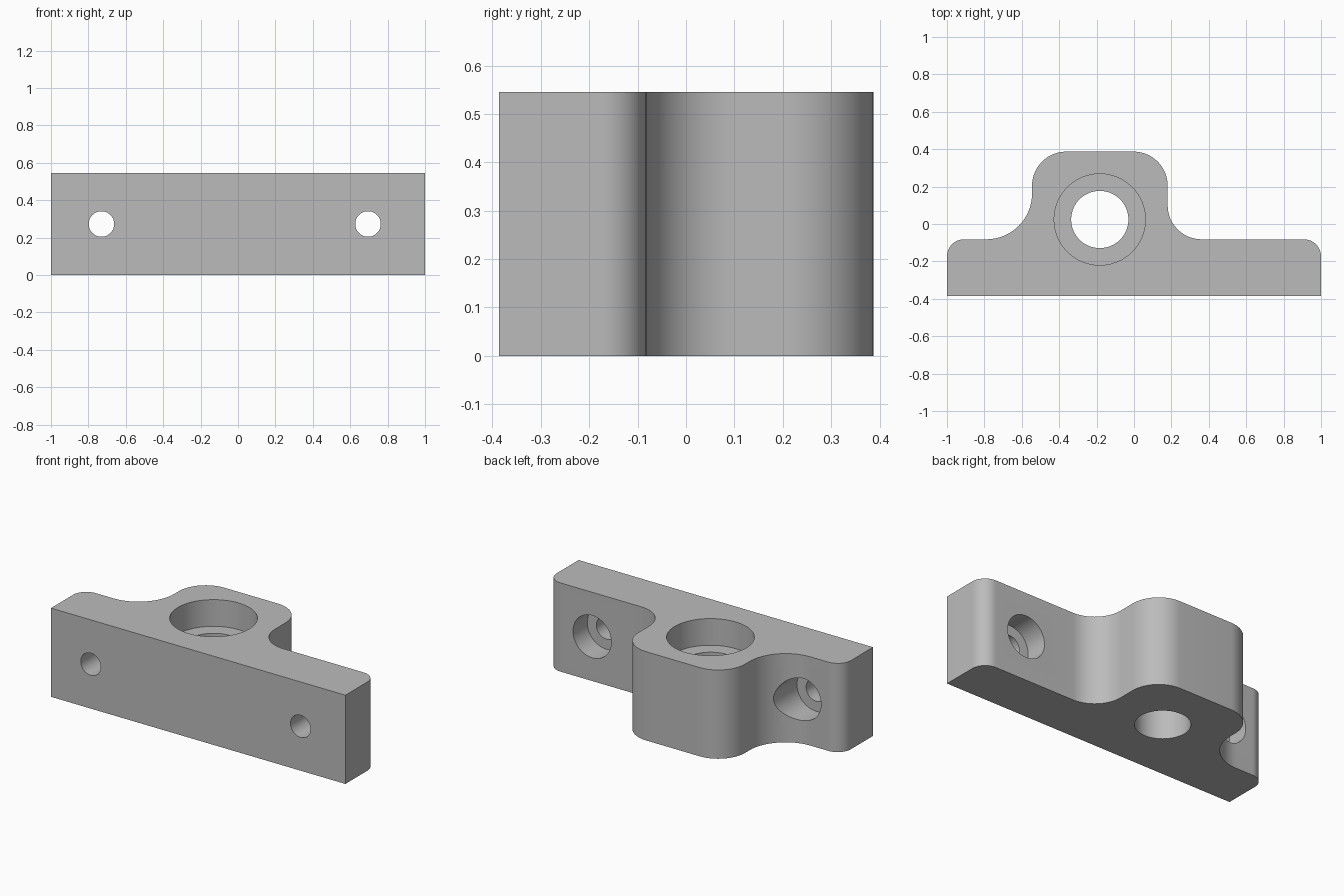
import bpy, bmesh
from math import sin, cos, pi, radians
from mathutils import Matrix, Vector

cube = bpy.data.objects.get("Cube")
if cube:
    bpy.data.objects.remove(cube, do_unlink=True)

HEIGHT = 0.545
FRONT, SHELF, BACK = -0.386, -0.082, 0.387
SEGMENTS = 16

grey = bpy.data.materials.new("plain_grey")
grey.use_nodes = True
colour = (0.5, 0.5, 0.5, 1)
grey.diffuse_color = colour
grey.node_tree.nodes["Principled BSDF"].inputs["Base Color"].default_value = colour


def rounded_outline(corners):
    """Replace each right-angled corner (x, y, radius) by a tangent arc."""
    points = []
    for i, (x, y, radius) in enumerate(corners):
        corner = Vector((x, y))
        if radius == 0:
            points.append(corner)
            continue
        before = (Vector(corners[i - 1][:2]) - corner).normalized()
        after = (Vector(corners[(i + 1) % len(corners)][:2]) - corner).normalized()
        centre = corner + radius * (before + after)
        for k in range(SEGMENTS + 1):
            t = pi / 2 * k / SEGMENTS
            points.append(centre - radius * (after * cos(t) + before * sin(t)))
    return points


def extrude_outline(name, points, height):
    bm = bmesh.new()
    face = bm.faces.new([bm.verts.new((p.x, p.y, 0)) for p in points])
    top = bmesh.ops.extrude_face_region(bm, geom=[face])["geom"]
    bmesh.ops.translate(bm, vec=(0, 0, height),
                        verts=[g for g in top if isinstance(g, bmesh.types.BMVert)])
    bmesh.ops.recalc_face_normals(bm, faces=bm.faces)
    mesh = bpy.data.meshes.new(name)
    bm.to_mesh(mesh)
    bm.free()
    obj = bpy.data.objects.new(name, mesh)
    bpy.context.collection.objects.link(obj)
    mesh.materials.append(grey)
    return obj


def drill(body, start, end, radius):
    """Cut a round hole along the line from start to end."""
    start, end = Vector(start), Vector(end)
    axis = end - start
    bpy.ops.mesh.primitive_cylinder_add(vertices=64, radius=radius, depth=axis.length)
    cutter = bpy.context.object
    cutter.matrix_world = (Matrix.Translation((start + end) / 2)
                           @ axis.to_track_quat("Z", "Y").to_matrix().to_4x4())
    cutter.hide_render = True
    cutter.data.materials.append(grey)
    cut = body.modifiers.new("hole", "BOOLEAN")
    cut.object, cut.solver = cutter, "EXACT"
    bpy.context.view_layer.objects.active = body
    bpy.ops.object.modifier_apply(modifier=cut.name)
    bpy.data.objects.remove(cutter, do_unlink=True)


# Flanged block with a rounded boss at the back
bracket = extrude_outline("bearing_bracket", rounded_outline([
    (-1, FRONT, 0), (1, FRONT, 0), (1, SHELF, 0.091),
    (0.18, SHELF, 0.182), (0.18, BACK, 0.182),
    (-0.545, BACK, 0.182), (-0.545, SHELF, 0.245), (-1, SHELF, 0.091)]), HEIGHT)

# Upright bore with a bearing seat in the top
bx, by = -0.183, 0.024
drill(bracket, (bx, by, -0.1), (bx, by, 0.7), 0.153)
drill(bracket, (bx, by, HEIGHT - 0.164), (bx, by, 0.7), 0.244)

# Screw holes through the flange, counterbored from the back
for x in (-0.73, 0.695):
    z = HEIGHT / 2
    drill(bracket, (x, -0.5, z), (x, 0.2, z), 0.068)
    drill(bracket, (x, -0.22, z), (x, 0.2, z), 0.13)

# Smooth curves, sharp edges
bpy.ops.object.select_all(action="DESELECT")
bracket.select_set(True)
bpy.context.view_layer.objects.active = bracket
bpy.ops.object.shade_smooth_by_angle(angle=radians(30))
